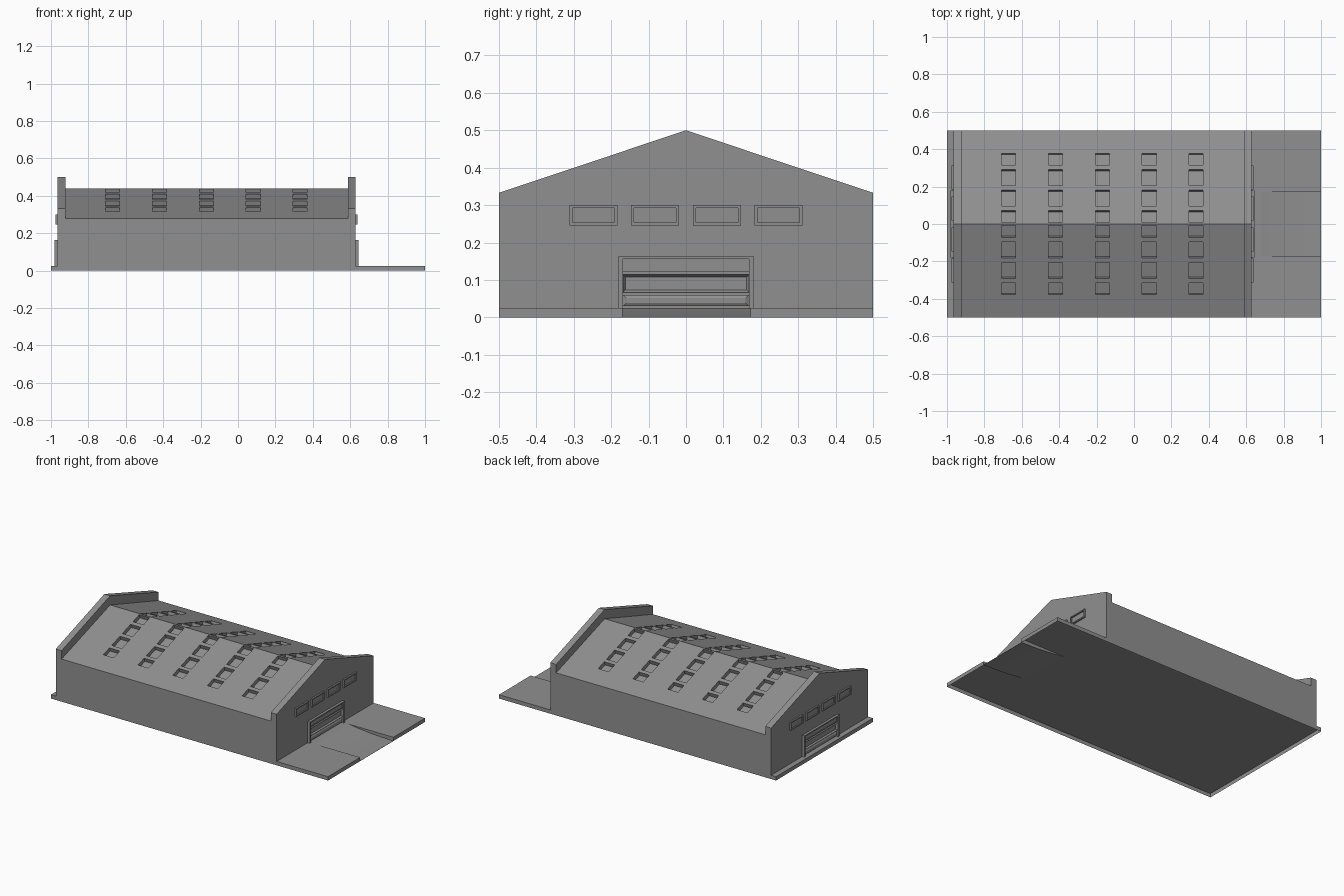
import bpy, bmesh, math
from mathutils import Matrix, Vector

cube = bpy.data.objects.get("Cube")
if cube:
    bpy.data.objects.remove(cube, do_unlink=True)

# One concrete grey for the whole building
grey = bpy.data.materials.new("concrete_grey")
grey.use_nodes = True
colour = (0.28, 0.28, 0.28, 1)
grey.diffuse_color = colour
grey.node_tree.nodes["Principled BSDF"].inputs["Base Color"].default_value = colour

MID = -0.168         # middle of the hall along x
HALF = 0.797         # half length of the hall
EAVE, RIDGE = 0.278, 0.44
SLAB = 0.025


def finish(name, bm):
    bmesh.ops.recalc_face_normals(bm, faces=bm.faces)
    mesh = bpy.data.meshes.new(name)
    bm.to_mesh(mesh)
    bm.free()
    mesh.materials.append(grey)
    obj = bpy.data.objects.new(name, mesh)
    bpy.context.scene.collection.objects.link(obj)
    return obj


def prism(name, points, offset):
    """Extrude a closed outline by an offset vector."""
    bm = bmesh.new()
    face = bm.faces.new([bm.verts.new(p) for p in points])
    new = bmesh.ops.extrude_face_region(bm, geom=[face])["geom"]
    bmesh.ops.translate(bm, verts=[v for v in new if isinstance(v, bmesh.types.BMVert)], vec=offset)
    return finish(name, bm)


def add_box(bm, low, high):
    low, high = Vector(low), Vector(high)
    verts = bmesh.ops.create_cube(bm, size=1)["verts"]
    for v in verts:
        v.co = (low + high) / 2 + v.co * (high - low)
    return verts


def framed_panel(bm, side, y0, y1, z0, z1, out, rim, depth, slope=False):
    """Block on an end wall whose outer face is inset, then pushed in by depth."""
    wall = MID + side * HALF
    xs = sorted((wall - side * 0.005, wall + side * out))
    verts = add_box(bm, (xs[0], y0, z0), (xs[1], y1, z1))
    outer = next(f for f in {f for v in verts for f in v.link_faces}
                 if all(abs(v.co.x - (wall + side * out)) < 1e-5 for v in f.verts))
    bmesh.ops.inset_region(bm, faces=[outer], thickness=rim)
    if not slope:
        outer = bmesh.ops.extrude_discrete_faces(bm, faces=[outer])["faces"][0]
    bmesh.ops.translate(bm, verts=list(outer.verts), vec=(-side * depth, 0, 0))


def cut(obj, cutter):
    cutter.hide_render = True
    mod = obj.modifiers.new("cut", "BOOLEAN")
    mod.operation, mod.solver, mod.object = "DIFFERENCE", "EXACT", cutter
    bpy.context.view_layer.update()
    done = bpy.data.meshes.new_from_object(
        obj.evaluated_get(bpy.context.evaluated_depsgraph_get()))
    obj.modifiers.remove(mod)
    obj.data = done
    bpy.data.objects.remove(cutter, do_unlink=True)


def gable_outline(x, eave, ridge):
    return [(x, -0.5, SLAB), (x, 0.5, SLAB), (x, 0.5, eave), (x, 0, ridge), (x, -0.5, eave)]


def open_bottom(obj):
    bm = bmesh.new()
    bm.from_mesh(obj.data)
    bm.normal_update()
    bmesh.ops.delete(bm, geom=[f for f in bm.faces if f.normal.z < -0.9], context="FACES")
    bm.to_mesh(obj.data)
    bm.free()


# Hollow ground slab, open below, with a curved ramp sunk into its front apron
slab = prism("ground_slab", [(-1, -0.5, 0), (1, -0.5, 0), (1, 0.5, 0), (-1, 0.5, 0)], (0, 0, SLAB))
ramp = [(0.68 + 0.32 * t, -0.17, 0.001 + 0.024 * (1 - t) ** 2) for t in (0, 0.1, 0.2, 0.4, 0.7, 1)]
cut(slab, prism("ramp_cutter", ramp + [(1.02, -0.17, 0.001), (1.02, -0.17, 0.1), (0.68, -0.17, 0.1)],
                (0, 0.343, 0)))
open_bottom(slab)

# Main hall with a pitched roof
hall = prism("hall_body", gable_outline(MID - HALF + 0.02, EAVE, RIDGE), (2 * HALF - 0.04, 0, 0))

# Rows of skylights recessed square to both roof slopes
pitch = math.atan2(RIDGE - EAVE, 0.5)
bm = bmesh.new()
for side in (-1, 1):
    for column in range(5):
        x = -0.67 + column * 0.2505
        for near, far in ((0.008, 0.072), (0.097, 0.182), (0.207, 0.292), (0.315, 0.378)):
            mid = (near + far) / 2
            half = (far - near) / 2 / math.cos(pitch)
            verts = add_box(bm, (-0.0375, -half, -0.025), (0.0375, half, 0.02))
            place = (Matrix.Translation((x, side * mid, RIDGE - mid * math.tan(pitch)))
                     @ Matrix.Rotation(-side * pitch, 4, "X"))
            bmesh.ops.transform(bm, matrix=place, verts=verts)
cut(hall, finish("skylight_cutter", bm))
open_bottom(hall)

# Parapet gables, windows and roller doors, the same at both ends
for side, label in ((-1, "back"), (1, "entrance")):
    wall = MID + side * HALF
    prism(label + "_gable", gable_outline(wall, 0.333, 0.5), (-side * 0.042, 0, 0))

    bm = bmesh.new()
    for i in range(4):
        y = (i - 1.5) * 0.165
        framed_panel(bm, side, y - 0.064, y + 0.064, 0.246, 0.3, 0.01, 0.011, 0.008)
    finish(label + "_windows", bm)

    # Door surround: two posts and a lintel
    bm = bmesh.new()
    for y0, y1, z0, z1 in ((-0.18, -0.168, SLAB, 0.164), (0.168, 0.18, SLAB, 0.164),
                           (-0.168, 0.168, 0.156, 0.164)):
        xs = sorted((wall - side * 0.005, wall + side * 0.016))
        add_box(bm, (xs[0], y0, z0), (xs[1], y1, z1))
    finish(label + "_door_frame", bm)

    # Door leaf: flat top panel, hollowed middle panel, bulging bottom panel
    bm = bmesh.new()
    framed_panel(bm, side, -0.168, 0.168, 0.122, 0.156, 0.01, 0.005, 0.003)
    framed_panel(bm, side, -0.168, 0.168, 0.067, 0.114, 0.012, 0.009, 0.01, slope=True)
    framed_panel(bm, side, -0.168, 0.168, 0.03, 0.06, 0.005, 0.012, -0.005, slope=True)
    finish(label + "_door_panels", bm)
